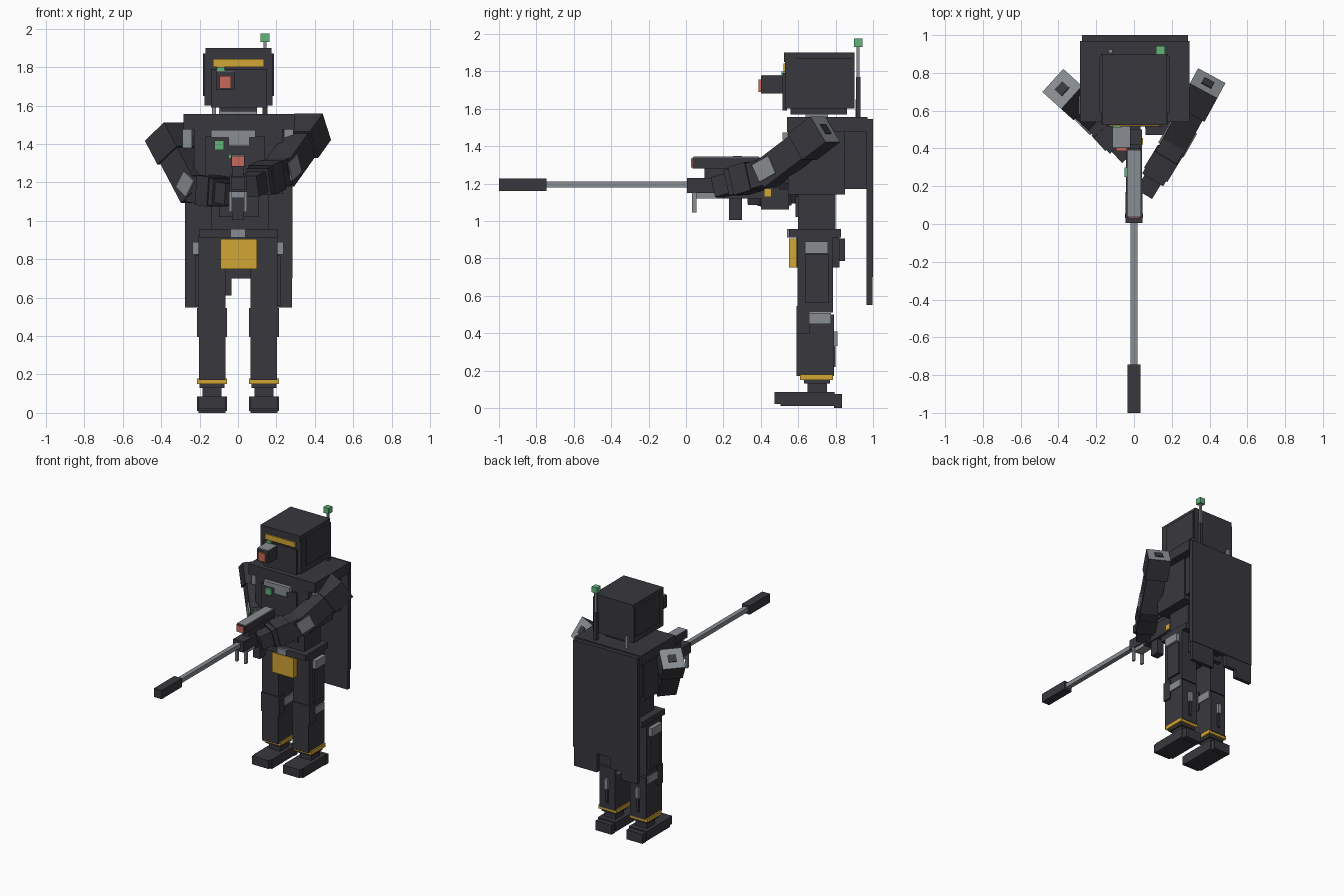
import bpy, bmesh
from mathutils import Vector, Matrix

cube = bpy.data.objects.get("Cube")
if cube:
    bpy.data.objects.remove(cube)


def material(name, r, g, b):
    m = bpy.data.materials.new(name)
    m.use_nodes = True
    m.diffuse_color = (r, g, b, 1)
    m.node_tree.nodes["Principled BSDF"].inputs["Base Color"].default_value = (r, g, b, 1)
    return m


DARK = material("charcoal", 0.04, 0.039, 0.048)
GRAY = material("steel_gray", 0.25, 0.27, 0.29)
GOLD = material("gold", 0.64, 0.38, 0.035)
RED = material("lens_red", 0.58, 0.14, 0.1)
GREEN = material("signal_green", 0.12, 0.46, 0.19)


def finish(bm, name, mats):
    mesh = bpy.data.meshes.new(name)
    bm.to_mesh(mesh)
    bm.free()
    for m in mats:
        mesh.materials.append(m)
    ob = bpy.data.objects.new(name, mesh)
    bpy.context.collection.objects.link(ob)
    return ob


def box(name, x, y, z, mat=DARK):
    """Axis-aligned box from three (low, high) ranges."""
    bm = bmesh.new()
    bmesh.ops.create_cube(bm, size=1)
    for v in bm.verts:
        v.co = [lo + (c + 0.5) * (hi - lo) for c, (lo, hi) in zip(v.co, (x, y, z))]
    return finish(bm, name, [mat])


def pair(name, x, y, z, mat=DARK):
    box("left_" + name, x, y, z, mat)
    box("right_" + name, (-x[1], -x[0]), y, z, mat)


def limb(name, a, b, width, depth, mat=DARK, end=None):
    """Box along the line a-b; the face at a may take its own colour."""
    a, b = Vector(a), Vector(b)
    d = b - a
    bm = bmesh.new()
    bmesh.ops.create_cube(bm, size=1)
    bmesh.ops.scale(bm, vec=(width, depth, d.length), verts=bm.verts)
    bm.normal_update()
    for f in bm.faces:
        if end and f.normal.z < -0.5:
            f.material_index = 1
    rot = d.to_track_quat('Z', 'Y').to_matrix().to_4x4()
    bmesh.ops.transform(bm, matrix=Matrix.Translation((a + b) / 2) @ rot, verts=bm.verts)
    return finish(bm, name, [mat, end] if end else [mat])


# Head with visor, eye scope and antennas
box("head", (-.175, .18), (.53, .9), (1.6, 1.87))
box("head_cap", (-.17, .175), (.525, .9), (1.85, 1.9))
box("head_side_panels", (-.182, .187), (.59, .89), (1.65, 1.87))
box("face_plate", (-.14, .15), (.515, .54), (1.59, 1.79))
box("chin", (-.09, .1), (.56, .86), (1.57, 1.61))
box("neck", (-.1, .1), (.64, .76), (1.55, 1.6), GRAY)
box("visor", (-.13, .135), (.52, .56), (1.8, 1.842), GOLD)
box("visor_light", (-.11, -.07), (.51, .53), (1.775, 1.8), GREEN)
box("eye_scope", (-.115, -.018), (.402, .53), (1.68, 1.775))
box("eye_scope_top", (-.113, -.02), (.404, .515), (1.775, 1.781), GRAY)
box("eye_lens", (-.096, -.036), (.387, .41), (1.69, 1.755), RED)
box("antenna_base", (.128, .153), (.908, .933), (1.55, 1.77))
box("antenna_rod", (.133, .149), (.912, .928), (1.77, 1.935), GRAY)
box("antenna_tip", (.117, .163), (.897, .943), (1.93, 1.975), GREEN)
box("short_antenna", (-.135, -.115), (.905, .925), (1.55, 1.65), GRAY)

# Torso and back
box("shoulder_board", (-.285, .293), (.54, .97), (1.475, 1.555))
box("chest", (-.23, .235), (.545, .85), (1.14, 1.48))
box("chest_panel", (-.17, .14), (.53, .56), (1.2, 1.44))
box("chest_trim", (-.14, .09), (.515, .55), (1.435, 1.472), GRAY)
box("chest_badge", (-.05, .06), (.522, .55), (1.39, 1.435), GRAY)
pair("collar_plate", (.24, .29), (.58, .68), (1.38, 1.475), GRAY)
box("chest_light", (-.122, -.072), (.512, .55), (1.37, 1.418), GREEN)
box("waist", (-.14, .16), (.6, .8), (.95, 1.15))
box("waist_plate", (-.1, .11), (.585, .61), (1.02, 1.13))
box("backpack", (-.22, .225), (.84, .97), (1.17, 1.475))

# Cape with an uneven hem
CAPE_Y = (.965, 1)
box("cape", (-.275, .285), CAPE_Y, (.7, 1.545))
for i, (lo, hi, hem) in enumerate([(-.275, -.13, .55), (-.13, -.035, .61), (.08, .28, .55)]):
    box(f"cape_tail_{i}", (lo, hi), (.966, .996), (hem, .71))

# Hips
box("belt", (-.2, .205), (.55, .83), (.912, .957))
box("pelvis", (-.14, .14), (.59, .82), (.75, .915))
box("rear_pouch", (-.1, .1), (.8, .85), (.785, .905))
box("front_pouch", (-.09, .1), (.55, .6), (.75, .905), GOLD)
box("belt_buckle", (-.038, .04), (.54, .56), (.912, .957), GRAY)
pair("hip_joint", (.18, .237), (.635, .76), (.825, .89), GRAY)

# Legs and feet
pair("thigh", (.065, .205), (.595, .785), (.51, .92))
pair("thigh_side_plate", (.19, .22), (.64, .765), (.56, .82))
pair("knee_guard", (.057, .213), (.59, .66), (.395, .545))
pair("knee_joint", (.06, .212), (.63, .775), (.45, .508), GRAY)
pair("shin", (.065, .202), (.59, .79), (.17, .5))
pair("shin_band", (.057, .213), (.61, .785), (.15, .18), GOLD)
pair("shin_cuff", (.07, .2), (.63, .77), (.13, .155))
pair("ankle", (.087, .185), (.65, .755), (.075, .135))
pair("foot", (.057, .213), (.505, .795), (.01, .085))
pair("toe", (.062, .208), (.472, .51), (.02, .085))
pair("heel", (.065, .205), (.79, .835), (0, .075))
pair("calf_piston", (.12, .15), (.78, .81), (.33, .41), GRAY)
pair("calf_rod", (.125, .145), (.78, .8), (.22, .33))


def arm(side, shoulder, elbow, hand):
    """Shoulder block with a gray end, upper arm, elbow, forearm and hand."""
    s, e, h = map(Vector, (shoulder, elbow, hand))
    limb(side + "_shoulder", s, s.lerp(e, .42), .165, .165, DARK, GRAY)
    out = (s - e).normalized()
    limb(side + "_shoulder_socket", s - out * .01, s + out * .006, .06, .06)
    limb(side + "_upper_arm", s.lerp(e, .3), e.lerp(s, -.12), .14, .145)
    limb(side + "_elbow", e.lerp(s, .16), e.lerp(h, .14), .155, .1, GRAY)
    limb(side + "_forearm", e.lerp(h, .02), e.lerp(h, .72), .13, .14)
    limb(side + "_cuff", e.lerp(h, .3), e.lerp(h, .62), .145, .155)
    limb(side + "_hand", e.lerp(h, .7), h, .1, .11)


arm("left", (.39, .745, 1.49), (.23, .45, 1.265), (.06, .17, 1.18))
arm("right", (-.38, .715, 1.465), (-.225, .575, 1.17), (-.03, .36, 1.14))

# Long rifle
box("muzzle", (-.034, .034), (-1, -.745), (1.16, 1.228))
box("barrel", (-.018, .018), (-.75, .02), (1.178, 1.212), GRAY)
box("rifle_front", (-.045, .045), (.005, .17), (1.15, 1.23))
box("rifle_body", (-.042, .042), (.16, .5), (1.12, 1.24))
box("rifle_stock", (-.035, .035), (.4, .55), (1.06, 1.17))
box("magazine", (-.03, .03), (.23, .3), (1.005, 1.14))
box("rifle_underplate", (-.035, .035), (.05, .165), (1.12, 1.152), GRAY)
box("rifle_latch", (-.043, .047), (.42, .455), (1.13, 1.17), GOLD)
pair("bipod_leg", (.03, .047), (.032, .055), (1.045, 1.15), GRAY)
box("sight", (-.037, .037), (.035, .4), (1.28, 1.34))
box("sight_top", (-.035, .037), (.04, .39), (1.339, 1.345), GRAY)
box("sight_mount", (-.028, .028), (.1, .42), (1.23, 1.285))
box("sight_lens", (-.03, .03), (.028, .04), (1.285, 1.335), RED)
box("sight_light", (-.05, -.036), (.25, .3), (1.325, 1.347), GREEN)
